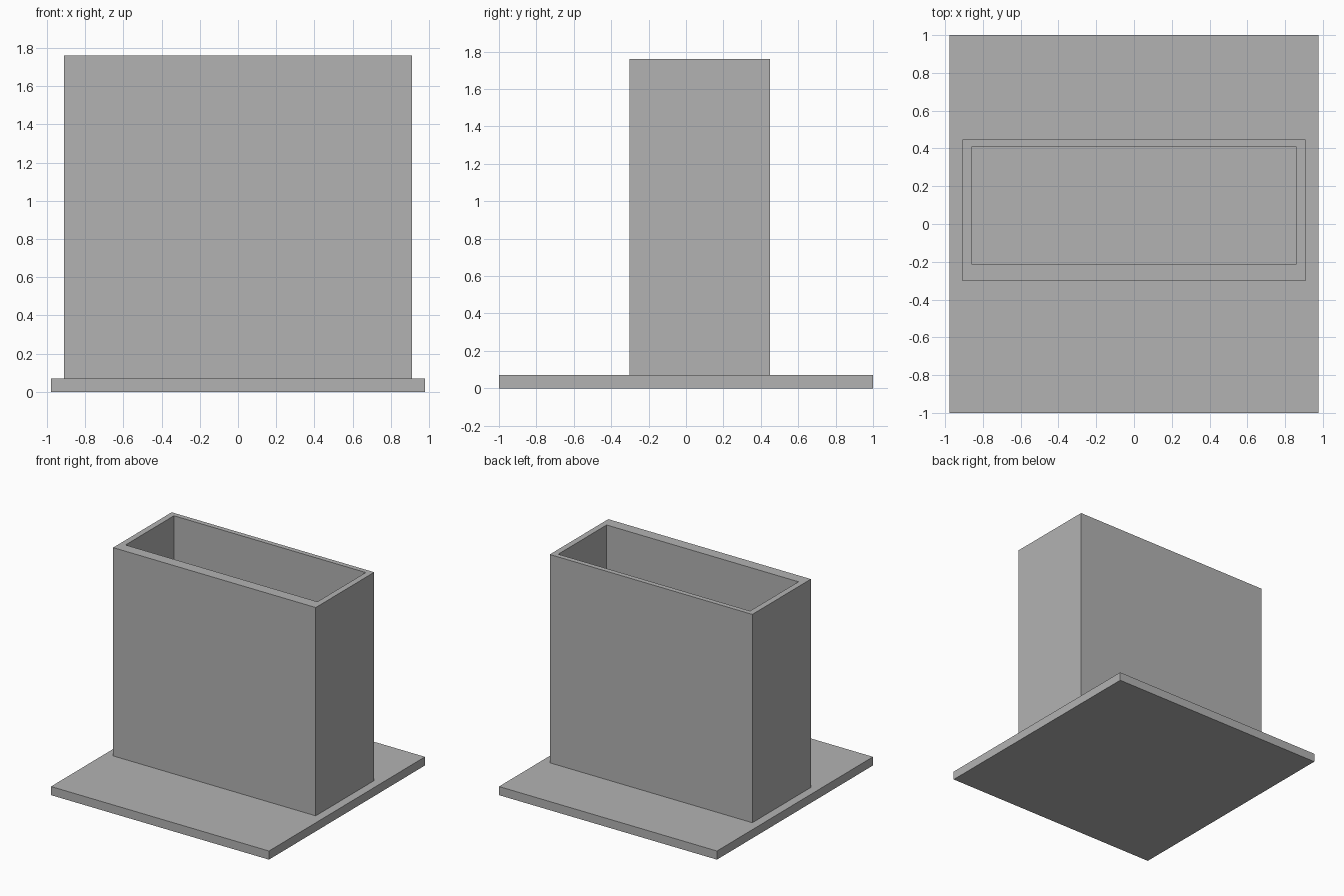
import bpy
import bmesh

old = bpy.data.objects.get("Cube")
if old:
    bpy.data.objects.remove(old, do_unlink=True)

grey = bpy.data.materials.new("plain grey")
grey.use_nodes = True
colour = (0.45, 0.45, 0.45, 1)
grey.diffuse_color = colour
grey.node_tree.nodes["Principled BSDF"].inputs["Base Color"].default_value = colour

BASE_TOP, RIM = 0.07, 1.76


def add_object(name, bm):
    bmesh.ops.recalc_face_normals(bm, faces=bm.faces)
    mesh = bpy.data.meshes.new(name)
    bm.to_mesh(mesh)
    bm.free()
    mesh.materials.append(grey)
    obj = bpy.data.objects.new(name, mesh)
    bpy.context.collection.objects.link(obj)


def ring(bm, half_x, y0, y1, z):
    corners = ((-half_x, y0), (half_x, y0), (half_x, y1), (-half_x, y1))
    return [bm.verts.new((x, y, z)) for x, y in corners]


def bridge(bm, a, b):
    for i in range(4):
        j = (i + 1) % 4
        bm.faces.new((a[i], a[j], b[j], b[i]))


# Flat base plate
bm = bmesh.new()
bottom = ring(bm, 0.978, -1, 1, 0)
top = ring(bm, 0.978, -1, 1, BASE_TOP)
bridge(bm, bottom, top)
bm.faces.new(bottom)
bm.faces.new(top)
add_object("base_plate", bm)

# Open-topped box: outer wall, rim, inner wall; the plate is its floor
bm = bmesh.new()
outer = (0.909, -0.302, 0.448)
inner = (0.861, -0.212, 0.408)
rings = [ring(bm, *outer, BASE_TOP), ring(bm, *outer, RIM),
         ring(bm, *inner, RIM), ring(bm, *inner, BASE_TOP)]
for i in range(4):
    bridge(bm, rings[i], rings[(i + 1) % 4])
add_object("open_box", bm)
